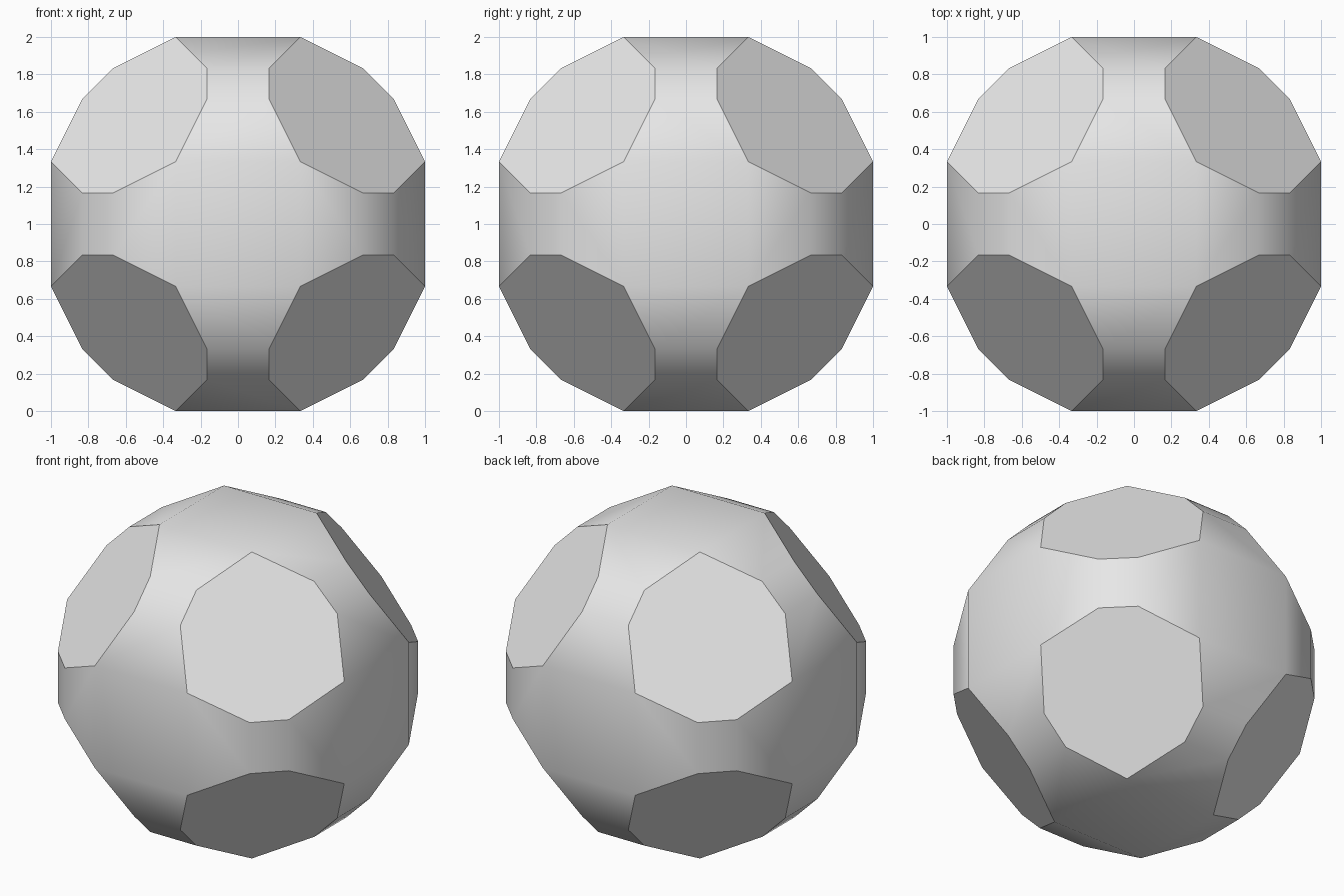
import bpy, bmesh, math
from itertools import permutations, product
from mathutils import Vector

if "Cube" in bpy.data.objects:
    bpy.data.objects.remove(bpy.data.objects["Cube"])


def symmetric(triple):
    """All axis swaps and mirror images of one vector."""
    return sorted({tuple(s * c for s, c in zip(signs, p))
                   for p in permutations(triple)
                   for signs in product((1, -1), repeat=3)})


bm = bmesh.new()

# Corners: small axis squares and the strip points between them (in sixths)
verts = [bm.verts.new(Vector(c) / 6)
         for t in ((2, 2, 6), (1, 4, 5)) for c in symmetric(t)]

# Faces: axis squares, nine-sided corner flats, and bridging strips
for t in ((0, 0, 1), (1, 1, 1), (0, 1, 2), (0, 1, 1)):
    for c in symmetric(t):
        n = Vector(c).normalized()
        top = max(v.co.dot(n) for v in verts)
        ring = [v for v in verts if v.co.dot(n) > top - 1e-4]
        u = n.orthogonal().normalized()
        w = n.cross(u)
        ring.sort(key=lambda v: math.atan2(v.co.dot(w), v.co.dot(u)))
        bm.faces.new(ring)

bmesh.ops.translate(bm, verts=bm.verts, vec=(0, 0, 1))
bm.normal_update()

mesh = bpy.data.meshes.new("faceted_ball")
bm.to_mesh(mesh)
bm.free()
ball = bpy.data.objects.new("faceted_ball", mesh)
bpy.context.collection.objects.link(ball)

# One plain grey
grey = bpy.data.materials.new("light_grey")
grey.diffuse_color = (0.8, 0.8, 0.8, 1)
grey.use_nodes = True
grey.node_tree.nodes["Principled BSDF"].inputs["Base Color"].default_value = grey.diffuse_color
mesh.materials.append(grey)

# Smooth strips, sharp rims around the corner flats
bpy.context.view_layer.objects.active = ball
ball.select_set(True)
bpy.ops.object.shade_smooth_by_angle(angle=math.radians(30))
